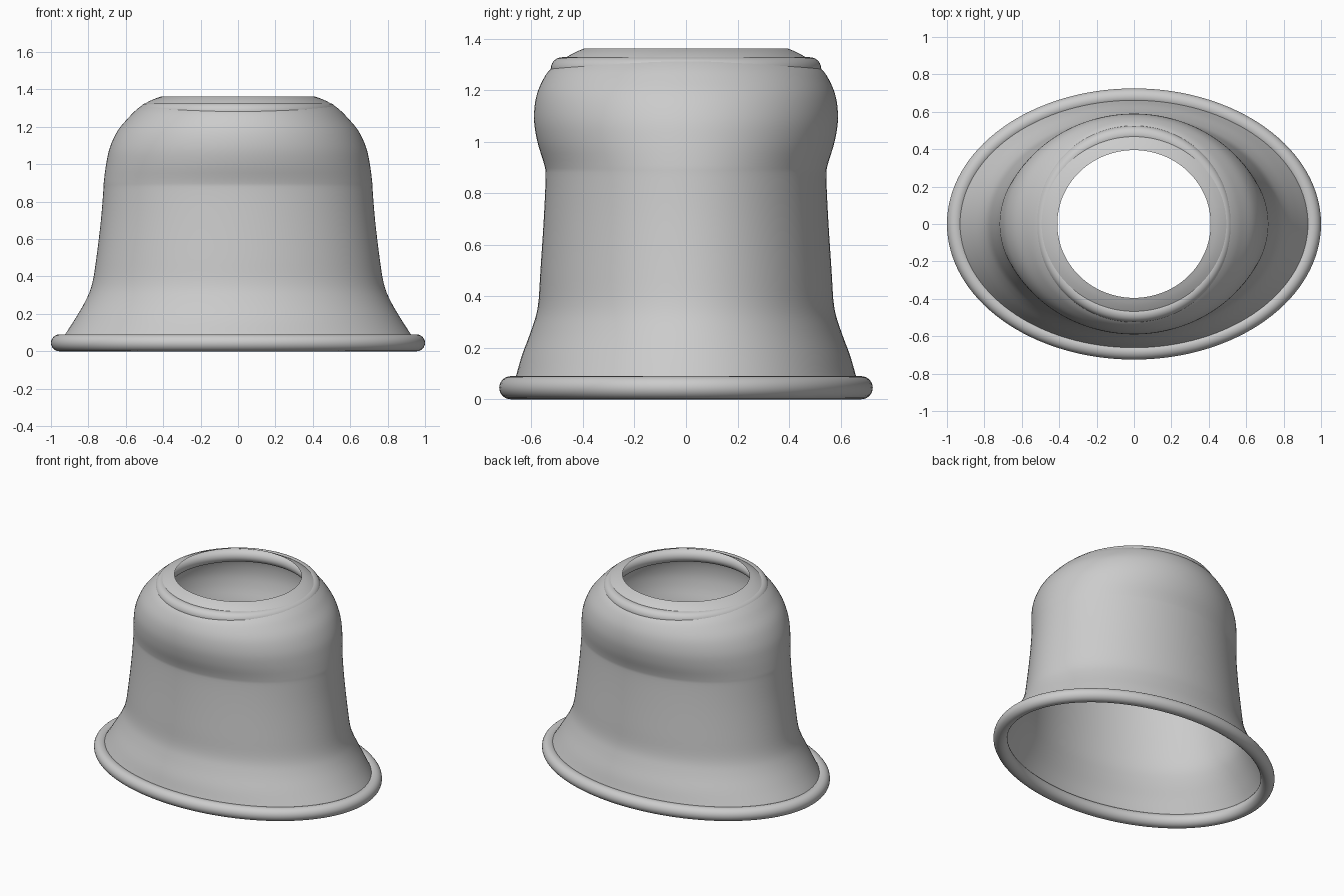
import bpy
import math
from mathutils import Vector

cube = bpy.data.objects.get("Cube")
if cube:
    bpy.data.objects.remove(cube, do_unlink=True)

SEGMENTS = 128

grey = bpy.data.materials.new("light grey")
grey.use_nodes = True
grey.diffuse_color = (0.6, 0.6, 0.6, 1)
grey.node_tree.nodes["Principled BSDF"].inputs["Base Color"].default_value = grey.diffuse_color


def smooth(points, steps=4):
    """Catmull-Rom curve through (half width, half depth, height) points."""
    p = [Vector(q) for q in points]
    p = [2 * p[0] - p[1]] + p + [2 * p[-1] - p[-2]]
    out = []
    for a, b, c, d in zip(p, p[1:], p[2:], p[3:]):
        for k in range(steps):
            t = k / steps
            out.append(b + (c - a) * t / 2 + (2 * a - 5 * b + 4 * c - d) * t**2 / 2
                       + (3 * b - a - 3 * c + d) * t**3 / 2)
    return out + [p[-2]]


def loft(name, sections, closed=False):
    """Skin a stack of elliptical rings, joining last to first if closed."""
    verts, faces = [], []
    for rx, ry, z in sections:
        for s in range(SEGMENTS):
            a = math.tau * s / SEGMENTS
            verts.append((rx * math.cos(a), ry * math.sin(a), z))
    count = len(sections)
    for i in range(count if closed else count - 1):
        low, high = i * SEGMENTS, (i + 1) % count * SEGMENTS
        for s in range(SEGMENTS):
            t = (s + 1) % SEGMENTS
            faces.append((low + s, high + s, high + t, low + t))
    mesh = bpy.data.meshes.new(name)
    mesh.from_pydata(verts, [], faces)
    mesh.materials.append(grey)
    obj = bpy.data.objects.new(name, mesh)
    bpy.context.collection.objects.link(obj)
    bpy.ops.object.select_all(action="DESELECT")
    obj.select_set(True)
    bpy.context.view_layer.objects.active = obj
    bpy.ops.object.shade_smooth_by_angle(angle=math.radians(35))


def rolled_ring(name, rx, ry, z, r=.045, sides=24):
    """Round tube following an ellipse."""
    angles = [-math.tau * k / sides for k in range(sides)]
    loft(name, [(rx + r * math.cos(a), ry + r * math.cos(a), z + r * math.sin(a))
                for a in angles], closed=True)


# Thin wall: opening, crown, waist, then the flared skirt
loft("bell_wall", smooth([
    (.41, .395, 1.362), (.455, .432, 1.346), (.5, .472, 1.323), (.54, .512, 1.294),
    (.58, .547, 1.255), (.643, .58, 1.18), (.685, .59, 1.09), (.705, .577, 1),
    (.717, .55, .91), (.72, .545, .86), (.733, .552, .7), (.757, .565, .5),
    (.78, .575, .36), (.815, .6, .27), (.873, .637, .17), (.925, .66, .09),
    (.95, .673, .05)]))

# Rolled rims around the base and just under the opening
rolled_ring("base_rim", .955, .68, .045)
rolled_ring("opening_rim", .483, .48, 1.283)
